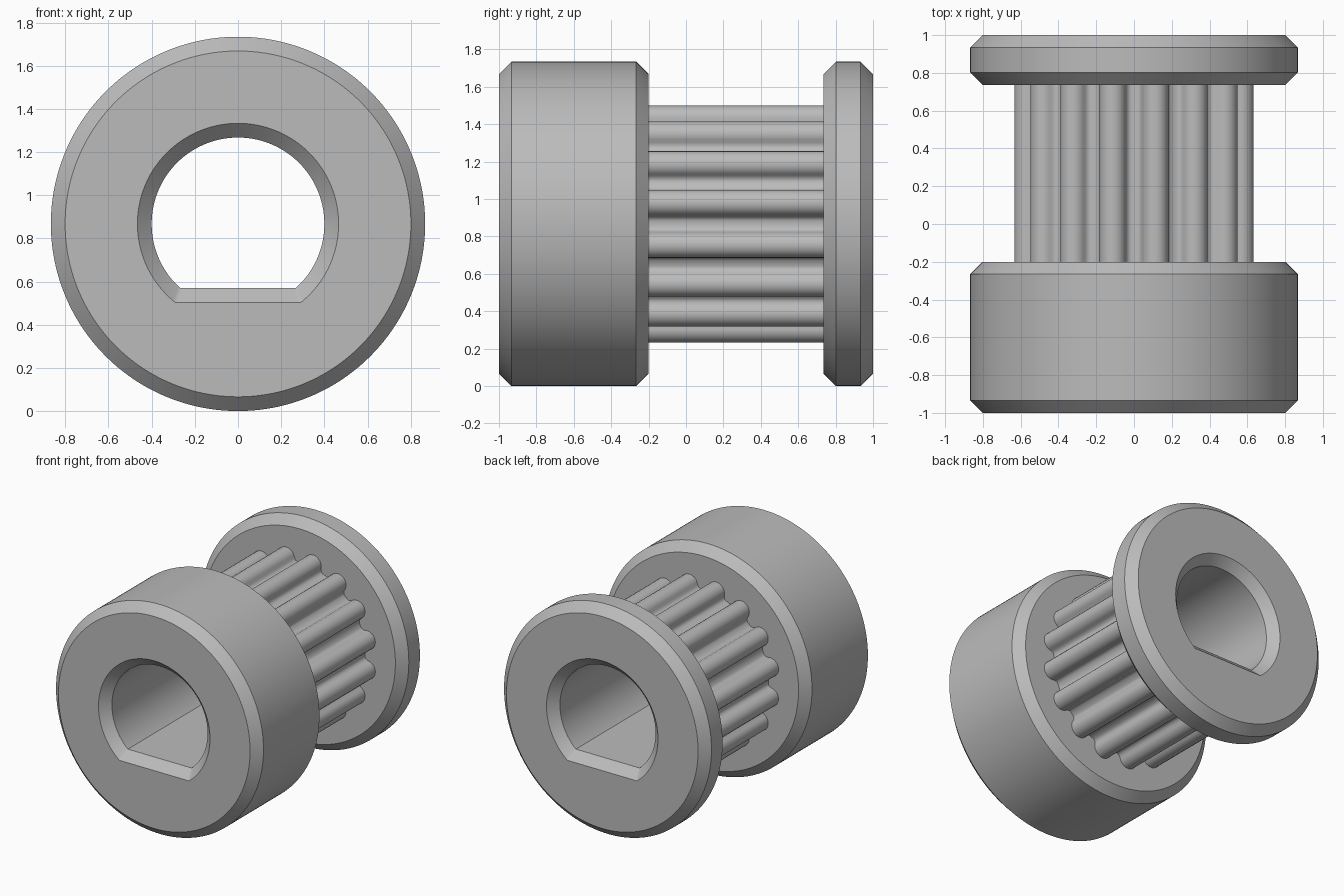
import bpy
import bmesh
from math import sin, cos, pi, acos, atan2, hypot, radians

cube = bpy.data.objects.get("Cube")
if cube:
    bpy.data.objects.remove(cube, do_unlink=True)

TEETH = 16
PER_TOOTH = 16
COUNT = TEETH * PER_TOOTH
R = 0.867            # outer radius, also the axis height
C = 0.066            # chamfer size
BORE, FLAT = 0.4, 0.298

steel = bpy.data.materials.new("grey metal")
steel.use_nodes = True
grey = (0.5, 0.5, 0.5, 1)
steel.diffuse_color = grey
steel.node_tree.nodes["Principled BSDF"].inputs["Base Color"].default_value = grey


# Cross-sections: lists of (x, height above axis), clockwise from the top
def circle(r):
    return [(r * sin(2 * pi * i / COUNT), r * cos(2 * pi * i / COUNT)) for i in range(COUNT)]


def d_bore(grow=0):
    r, flat = BORE + grow, FLAT + grow
    corner, split = acos(-flat / r), 0.75 * pi
    points = []
    for i in range(COUNT):
        a = 2 * pi * i / COUNT
        if a > pi:
            a -= 2 * pi
        if abs(a) <= split + 1e-6:
            b = a * corner / split
            points.append((r * sin(b), r * cos(b)))
        else:
            s = (pi - abs(a)) / (pi - split)
            points.append((s * r * sin(corner) * (1 if a > 0 else -1), -flat))
    return points


def toothed():
    # one round-topped tooth with small root fillets, repeated around
    arc = [radians(-95 + 190 * k / 11) for k in range(12)]
    tooth = [(-0.09, 0.541), (-0.077, 0.55)]
    tooth += [(0.07 * sin(b), 0.575 + 0.07 * cos(b)) for b in arc]
    tooth += [(0.077, 0.55), (0.09, 0.541)]
    points = []
    for k in range(TEETH):
        mid = 2 * pi * (k + 0.5) / TEETH
        for t, h in tooth:
            a, r = mid + atan2(t, h), hypot(t, h)
            points.append((r * sin(a), r * cos(a)))
    return points


def loft(name, sections):
    """Skin a series of (y, cross-section) rings."""
    bm = bmesh.new()
    rings = [[bm.verts.new((x, y, R + z)) for x, z in pts] for y, pts in sections]
    for r0, r1 in zip(rings, rings[1:]):
        for i in range(COUNT):
            j = (i + 1) % COUNT
            bm.faces.new((r0[i], r0[j], r1[j], r1[i]))
    mesh = bpy.data.meshes.new(name)
    bm.to_mesh(mesh)
    bm.free()
    mesh.materials.append(steel)
    obj = bpy.data.objects.new(name, mesh)
    bpy.context.collection.objects.link(obj)
    bpy.ops.object.select_all(action='DESELECT')
    obj.select_set(True)
    bpy.context.view_layer.objects.active = obj
    bpy.ops.object.shade_smooth_by_angle(angle=radians(40))
    return obj


def collar(y0, y1):
    # chamfered disc rim between two end planes
    return [(y0, circle(R - C)), (y0 + C, circle(R)), (y1 - C, circle(R)), (y1, circle(R - C))]


HUB_END, FLANGE_START = -0.2, 0.735
teeth, mouth, bore = toothed(), d_bore(C), d_bore()

loft("hub", [(-1, mouth)] + collar(-1, HUB_END) + [(HUB_END, teeth)])
loft("toothed_barrel", [(HUB_END, teeth), (FLANGE_START, teeth)])
loft("end_flange", [(FLANGE_START, teeth)] + collar(FLANGE_START, 1) + [(1, mouth)])
loft("shaft_bore", [(1, mouth), (1 - C, bore), (C - 1, bore), (-1, mouth)])
